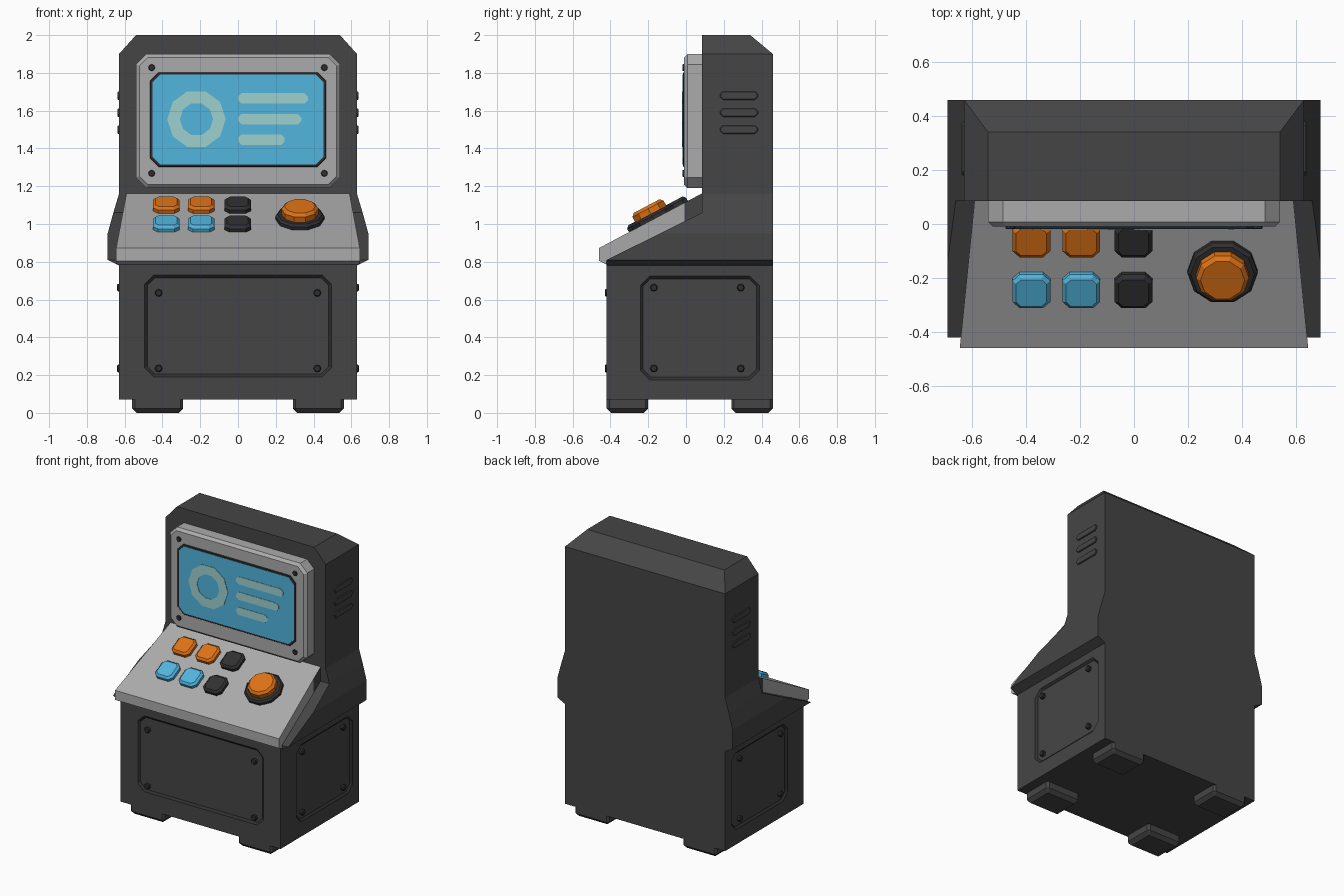
import bpy, bmesh
from math import radians, sin, cos, tau, atan2
from mathutils import Matrix, Vector

if "Cube" in bpy.data.objects:
    bpy.data.objects.remove(bpy.data.objects["Cube"])


def material(name, r, g, b):
    m = bpy.data.materials.new(name)
    m.use_nodes = True
    m.diffuse_color = (r, g, b, 1)
    m.node_tree.nodes["Principled BSDF"].inputs["Base Color"].default_value = (r, g, b, 1)
    return m


BODY = material("charcoal", 0.06, 0.06, 0.06)
TRIM = material("dark trim", 0.03, 0.03, 0.032)
GREY = material("light grey", 0.41, 0.41, 0.41)
CYAN = material("screen cyan", 0.085, 0.46, 0.73)
PALE = material("pale glow", 0.34, 0.64, 0.62)
ORANGE = material("orange", 0.73, 0.17, 0.008)


def finish(name, bm, mats, matrix=Matrix()):
    bmesh.ops.recalc_face_normals(bm, faces=bm.faces[:])
    mesh = bpy.data.meshes.new(name)
    bm.to_mesh(mesh)
    bm.free()
    for m in mats:
        mesh.materials.append(m)
    ob = bpy.data.objects.new(name, mesh)
    ob.matrix_world = matrix
    bpy.context.scene.collection.objects.link(ob)
    return ob


def loft(rings, caps=True, wall_index=0):
    """Skin a stack of (outline, height) rings."""
    bm = bmesh.new()
    rows = [[bm.verts.new((x, y, z)) for x, y in pts] for pts, z in rings]
    for a, b in zip(rows, rows[1:]):
        for i in range(len(a)):
            j = (i + 1) % len(a)
            bm.faces.new((a[i], a[j], b[j], b[i])).material_index = wall_index
    if caps:
        bm.faces.new(rows[0])
        bm.faces.new(rows[-1])
    return bm


def octagon(w, h, c):
    x, y = w / 2, h / 2
    return [(x, c - y), (x, y - c), (x - c, y), (c - x, y),
            (-x, y - c), (-x, c - y), (c - x, -y), (x - c, -y)]


def circle(r, n=10):
    return [(r * cos(tau * k / n), r * sin(tau * k / n)) for k in range(n)]


def plate(name, w, h, corner, depth, bevel, mat, matrix):
    rings = [(octagon(w, h, corner), 0), (octagon(w, h, corner), depth - bevel)]
    if bevel:
        rings.append((octagon(w - 2 * bevel, h - 2 * bevel, corner - 0.58 * bevel), depth))
    return finish(name, loft(rings), [mat], matrix)


def disc(name, r, depth, bevel, mat, matrix, n=10):
    rings = [(circle(r, n), 0), (circle(r, n), depth - bevel), (circle(r - bevel, n), depth)]
    return finish(name, loft(rings), [mat], matrix)


# Placement frames: local z points out of the surface
def front(x, y, z):
    return Matrix.Translation((x, y, z)) @ Matrix.Rotation(radians(90), 4, 'X')


def side(s, x, y, z):
    turn = Matrix.Rotation(radians(90 * s), 4, 'Z') @ Matrix.Rotation(radians(90), 4, 'X')
    return Matrix.Translation((s * x, y, z)) @ turn


DECK_Y, DECK_Z, RISE = -0.46, 0.873, 0.53


def deck(x, y):
    z = DECK_Z + (y - DECK_Y) * RISE
    return Matrix.Translation((x, y, z)) @ Matrix.Rotation(atan2(RISE, 1), 4, 'X')


def mirrored(half):
    return half + [(-x, z) for x, z in reversed(half)]


def extrude_y(half, y0, y1):
    """Mirrored front outline extruded from y0 back to y1."""
    bm = loft([(mirrored(half), -y0), (mirrored(half), -y1)])
    bm.transform(Matrix.Rotation(radians(90), 4, 'X'))
    return bm


def slice_off(bm, point, normal):
    geom = bm.verts[:] + bm.edges[:] + bm.faces[:]
    cut = bmesh.ops.bisect_plane(bm, geom=geom, plane_co=point, plane_no=normal, clear_outer=True)
    edges = [e for e in cut["geom_cut"] if isinstance(e, bmesh.types.BMEdge)]
    bmesh.ops.holes_fill(bm, edges=edges)


# Lower cabinet with recessed panels
base = finish("lower_cabinet", extrude_y([(0.63, 0.07), (0.63, 0.785)], -0.42, 0.46), [BODY, TRIM])
recesses = [(0.99, 0.54, front(0, -0.42, 0.46))]
recesses += [(0.63, 0.55, side(s, 0.63, 0.073, 0.45)) for s in (-1, 1)]
for w, h, frame in recesses:
    rings = [(octagon(w - 0.03, h - 0.03, 0.04), -0.012), (octagon(w, h, 0.05), 0),
             (octagon(w, h, 0.05), 0.02)]
    cutter = finish("panel_cutter", loft(rings, wall_index=1), [BODY, TRIM], frame)
    cutter.hide_render = True
    mod = base.modifiers.new("recess", 'BOOLEAN')
    mod.operation, mod.solver, mod.object = 'DIFFERENCE', 'EXACT', cutter
    bpy.context.view_layer.objects.active = base
    bpy.ops.object.modifier_apply(modifier=mod.name)
    bpy.data.objects.remove(cutter)

# Panel screws
for i in (-1, 1):
    for z in (0.235, 0.635):
        disc("front_panel_screw", 0.02, 0.022, 0.005, TRIM, front(0.42 * i, -0.408, z), 8)
    for y in (-0.17, 0.29):
        for z in (0.235, 0.663):
            disc("side_panel_screw", 0.02, 0.022, 0.005, TRIM, side(i, 0.618, y, z), 8)

# Feet
for x in (-0.425, 0.425):
    for y in (-0.31, 0.35):
        frame = Matrix.Translation((x, y, 0.075)) @ Matrix.Rotation(radians(180), 4, 'X')
        plate("foot", 0.27, 0.22, 0.015, 0.075, 0.024, BODY, frame)

# Flared shoulder under the control deck
bm = extrude_y([(0.63, 0.78), (0.69, 0.81), (0.69, 0.95), (0.66, 1.06)], -0.42, 0.46)
slice_off(bm, (0, 0.085, 1.06), (0, -0.25, 0.505))
finish("shoulder", bm, [BODY])

# Upper cabinet with chamfered top
bm = extrude_y([(0.66, 1.06), (0.63, 1.16), (0.63, 1.9), (0.54, 2.0)], 0.085, 0.46)
slice_off(bm, (0, 0.46, 1.9), (0, 0.1, 0.12))
finish("upper_cabinet", bm, [BODY])

# Control deck: tapered wedge whose rear flanks are charcoal
profile = [(-0.46, DECK_Z), (-0.46, 0.805), (-0.42, 0.785), (0.085, 1.03), (0.085, 1.162)]
bm = loft([(profile, -1), (profile, 1)])
bm.transform(Matrix(((0, 0, 1, 0), (1, 0, 0, 0), (0, 1, 0, 0), (0, 0, 0, 1))))
bmesh.ops.bisect_plane(bm, geom=bm.verts[:] + bm.edges[:] + bm.faces[:],
                       plane_co=(0, -0.008, 0), plane_no=(0, 1, 0))
for v in bm.verts:
    v.co.x *= 0.645 - 0.1 * (v.co.y + 0.46)
bm.normal_update()
for f in bm.faces:
    if abs(f.normal.x) > 0.8 and f.calc_center_median().y > 0:
        f.material_index = 1
finish("control_deck", bm, [GREY, BODY])

# Push buttons
for x, upper, lower in ((-0.38, ORANGE, CYAN), (-0.195, ORANGE, CYAN), (-0.002, TRIM, TRIM)):
    for y, mat in ((-0.052, upper), (-0.24, lower)):
        plate("push_button", 0.14, 0.14, 0.026, 0.034, 0.014, mat, deck(x, y))

# Large round button
dome = deck(0.328, -0.172)
disc("round_button_base", 0.13, 0.03, 0.012, TRIM, dome)
disc("round_button_cap", 0.098, 0.078, 0.016, ORANGE, dome)

# Screen surround
plate("screen_bezel", 1.08, 0.71, 0.055, 0.1, 0.018, GREY, front(0, 0.09, 1.545))
plate("screen_frame", 0.93, 0.5, 0.045, 0.007, 0.003, TRIM, front(0, -0.01, 1.553))
plate("screen", 0.905, 0.475, 0.04, 0.009, 0, CYAN, front(0, -0.01, 1.553))
for x in (-0.457, 0.457):
    for z in (1.268, 1.828):
        disc("bezel_screw", 0.018, 0.01, 0.003, TRIM, front(x, -0.009, z), 8)

# Screen graphics
outer, inner = circle(0.155), circle(0.088)
finish("screen_ring", loft([(outer, 0), (outer, 0.003), (inner, 0.003), (inner, 0)], caps=False),
       [PALE], front(-0.22, -0.019, 1.555))
for z, w in ((1.665, 0.37), (1.555, 0.335), (1.447, 0.247)):
    plate("screen_bar", w, 0.055, 0.018, 0.003, 0, PALE, front(w / 2, -0.019, z))

# Side vents
for s in (-1, 1):
    for z in (1.5, 1.59, 1.68):
        plate("side_vent", 0.2, 0.045, 0.015, 0.009, 0.004, BODY, side(s, 0.629, 0.28, z))
